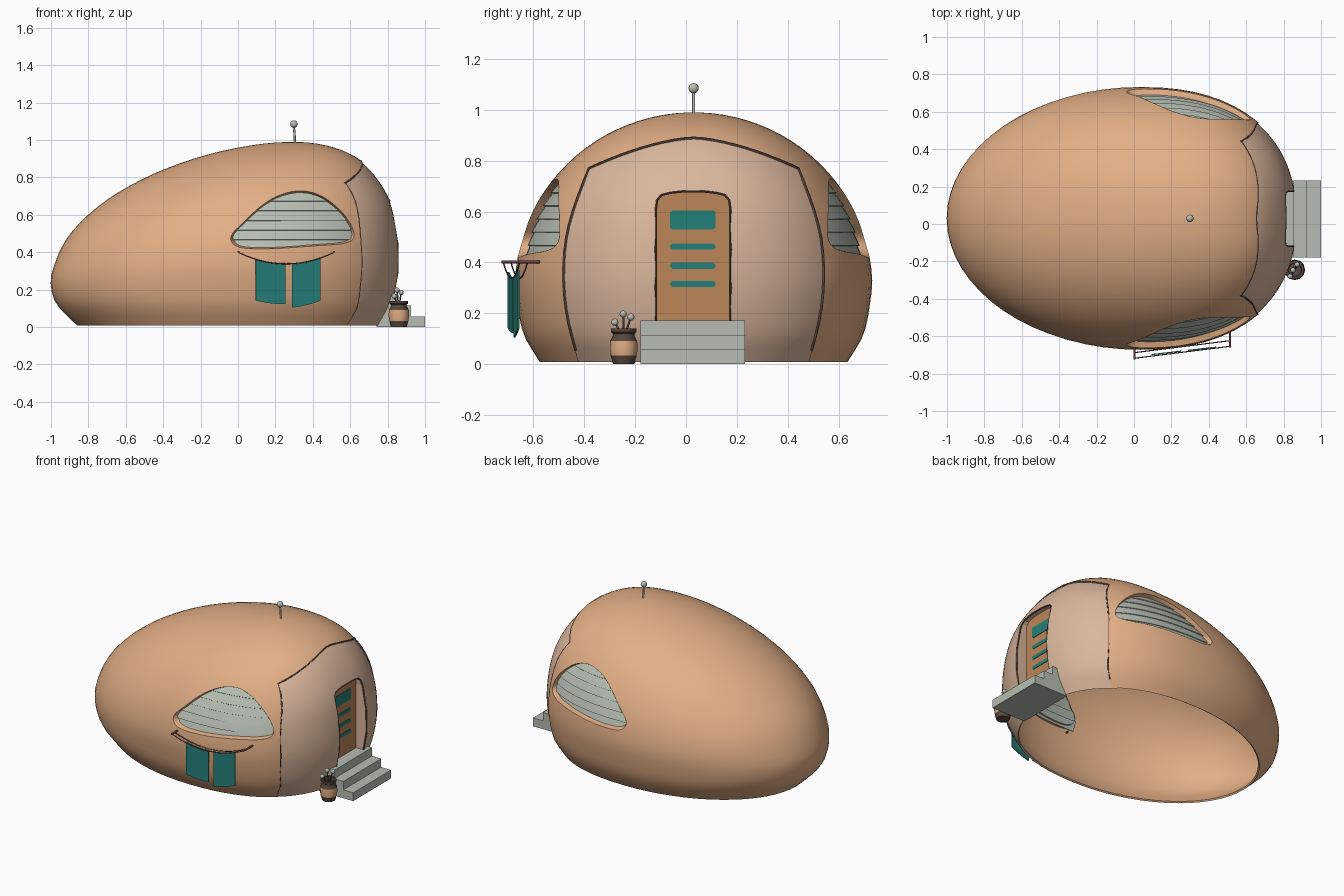
import bpy, bmesh, math

if "Cube" in bpy.data.objects:
    bpy.data.objects.remove(bpy.data.objects["Cube"])

CY = 0.03  # centre plane of the egg


def mat(name, r, g, b):
    m = bpy.data.materials.new(name)
    m.diffuse_color = [((c / 255 + 0.055) / 1.055) ** 2.4 for c in (r, g, b)] + [1]
    m.use_nodes = True
    m.node_tree.nodes["Principled BSDF"].inputs["Base Color"].default_value = m.diffuse_color
    return m


CLAY = mat("clay shell", 226, 174, 133)
PALE = mat("pale clay", 218, 182, 156)
WOOD = mat("door wood", 188, 134, 88)
STONE = mat("grey green stone", 182, 190, 178)
TEAL = mat("teal", 36, 126, 120)
DARK = mat("dark brown", 88, 72, 62)
CORD = mat("red brown cord", 105, 66, 64)


def tab(pts, x):
    """Smooth interpolation through a short list of (x, value) points."""
    x = min(max(x, pts[0][0]), pts[-1][0])
    k = max(i for i in range(len(pts) - 1) if pts[i][0] <= x)
    (x0, y0), (x1, y1) = pts[k], pts[k + 1]

    def slope(i):
        a, b = pts[max(i - 1, 0)], pts[min(i + 1, len(pts) - 1)]
        return (b[1] - a[1]) / (b[0] - a[0])
    h = x1 - x0
    t = (x - x0) / h
    return ((2*t**3 - 3*t*t + 1) * y0 + (3*t*t - 2*t**3) * y1
            + h * ((t**3 - 2*t*t + t) * slope(k) + (t**3 - t*t) * slope(k + 1)))


# Egg surface: horizontal slices by elevation angle
BACK = [(-25, -.86), (-15, -.97), (-7, -1.0), (0, -.993), (15, -.912), (30, -.748), (45, -.518), (60, -.245), (75, .04), (90, .3)]
FRONT = [(-25, .785), (-15, .84), (0, .875), (15, .87), (30, .835), (45, .757), (60, .648), (75, .49), (90, .3)]
NF, NB = 2.3, 2.0


def slice_at(deg):
    s = math.sin(math.radians(deg))
    xc = .03 + .27 * max(0, s) ** 1.5
    w = .703 * math.cos(math.radians(deg)) if deg > 0 else tab([(-25, .605), (-15, .67), (0, .703)], deg)
    return xc, xc - tab(BACK, deg), tab(FRONT, deg) - xc, w


def angle(z):
    return math.degrees(math.asin(max(-.4226, min(.9999, (z - .3) / .69))))


def surf_x(y, z):
    xc, _, a, w = slice_at(angle(z))
    return xc + a * max(0, 1 - (abs(y - CY) / w) ** NF) ** (1 / NF)


def surf_y(x, z):
    xc, ab, af, w = slice_at(angle(z))
    a, n = (af, NF) if x > xc else (ab, NB)
    return w * max(0, 1 - (abs(x - xc) / a) ** n) ** (1 / n)


def make(name, verts, faces, m, fix=False):
    me = bpy.data.meshes.new(name)
    me.from_pydata([tuple(v) for v in verts], [], faces)
    if fix:
        bm = bmesh.new()
        bm.from_mesh(me)
        bmesh.ops.recalc_face_normals(bm, faces=bm.faces)
        bm.to_mesh(me)
        bm.free()
    ob = bpy.data.objects.new(name, me)
    bpy.context.collection.objects.link(ob)
    if m:
        me.materials.append(m)
    return ob


def active(ob):
    bpy.ops.object.select_all(action='DESELECT')
    ob.select_set(True)
    bpy.context.view_layer.objects.active = ob


def smooth(ob, deg=35):
    active(ob)
    bpy.ops.object.shade_smooth_by_angle(angle=math.radians(deg))


def solidify(ob, t):
    md = ob.modifiers.new("thick", 'SOLIDIFY')
    md.thickness, md.offset = t, -1
    active(ob)
    bpy.ops.object.modifier_apply(modifier=md.name)


def cut(ob, cutter):
    md = ob.modifiers.new("cut", 'BOOLEAN')
    md.operation, md.solver, md.object = 'DIFFERENCE', 'EXACT', cutter
    active(ob)
    bpy.ops.object.modifier_apply(modifier=md.name)
    bpy.data.objects.remove(cutter)


def grid(name, fn, nu, nv, m, thick):
    """Sheet from fn(u, v) with u, v in 0..1, thickened behind its face."""
    vs = [fn(j / nu, i / nv) for i in range(nv + 1) for j in range(nu + 1)]
    fs = [(i*(nu+1)+j, i*(nu+1)+j+1, (i+1)*(nu+1)+j+1, (i+1)*(nu+1)+j) for i in range(nv) for j in range(nu)]
    ob = make(name, vs, fs, m)
    solidify(ob, thick)
    smooth(ob)
    return ob


def loft(name, rings, m=None, caps=True):
    n = len(rings[0])
    vs = [p for r in rings for p in r]
    fs = [(k*n+i, k*n+(i+1) % n, (k+1)*n+(i+1) % n, (k+1)*n+i) for k in range(len(rings)-1) for i in range(n)]
    if caps:
        fs += [tuple(range(n)), tuple(range((len(rings)-1)*n, len(rings)*n))]
    return make(name, vs, fs, m, True)


def tube(name, pts, r, m, res=2):
    cu = bpy.data.curves.new(name, 'CURVE')
    cu.dimensions, cu.bevel_depth, cu.bevel_resolution, cu.use_fill_caps = '3D', r, res, True
    sp = cu.splines.new('POLY')
    sp.points.add(len(pts) - 1)
    for p, q in zip(sp.points, pts):
        p.co = (*q, 1)
    ob = bpy.data.objects.new(name, cu)
    bpy.context.collection.objects.link(ob)
    cu.materials.append(m)
    active(ob)
    bpy.ops.object.convert(target='MESH')
    smooth(bpy.context.object, 50)


def ball(name, c, r, m):
    bpy.ops.mesh.primitive_uv_sphere_add(segments=16, ring_count=10, radius=r, location=c)
    ob = bpy.context.object
    ob.name = name
    ob.data.materials.append(m)
    smooth(ob, 60)


def chaikin(p, times=2):
    for _ in range(times):
        p = [tuple(a[k]*f + b[k]*(1-f) for k in (0, 1)) for a, b in zip(p, p[1:] + p[:1]) for f in (.75, .25)]
    return p


# Egg shell
N, R = 64, 30
verts, faces = [], []
for i in range(R):
    deg = -25 + 113 * i / (R - 1)
    xc, ab, af, w = slice_at(deg)
    for j in range(N):
        c, s = math.cos(2*math.pi*j/N), math.sin(2*math.pi*j/N)
        n, a = (NF, af) if c > 0 else (NB, ab)
        verts.append((xc + math.copysign(a * abs(c) ** (2/n), c), CY + math.copysign(w * abs(s) ** (2/n), s),
                      .3 + .69 * math.sin(math.radians(deg))))
        if i:
            k, l = (i-1)*N, (j+1) % N
            faces.append((k+j, k+l, k+N+l, k+N+j))
verts.append((.3, CY, .99))
faces += [((R-1)*N+j, (R-1)*N+(j+1) % N, R*N) for j in range(N)]
shell = make("egg_shell", verts, faces, CLAY)
solidify(shell, .012)


# Front panel set slightly into the shell
def half_w(z):
    return tab([(0, .45), (.2, .5), (.38, .512), (.55, .49), (.77, .412), (.9, .35)], z)


def top_z(u):
    return .89 - .12 * min(1, abs(u)) ** 1.6


side = [(half_w(z), z) for z in [-.1] + [.77 * k / 14 for k in range(14)]]
arch = [(u * half_w(.77), top_z(u)) for u in [1 - k / 10 for k in range(21)]]
outline = side + arch + [(-y, z) for y, z in reversed(side)]
cut(shell, loft("panel_cutter", [[(x, CY + y, z) for y, z in outline] for x in (.35, 1.3)]))


def panel_pt(u, v):
    u = (u * 2 - 1) * 1.03
    z = .008 + (top_z(u) + .012 - .008) * v
    y = CY + u * half_w(min(z, .77))
    return surf_x(y, z) - .01, y, z


panel = grid("front_panel", panel_pt, 32, 28, PALE, .008)
tube("panel_seam", [(surf_x(CY + y, z) - .006, CY + y, z) for y, z in outline if z > .01], .006, DARK, 0)

# Doorway with deep jamb, and upright door
half = [(.147, .15), (.147, .3), (.147, .45), (.147, .61), (.142, .645), (.125, .665), (.09, .674), (.045, .679)]
door_line = [(CY - .002 + y, z) for y, z in half + [(-y, z) for y, z in reversed(half)]]
cut(panel, loft("door_cutter", [[(x, y, z) for y, z in door_line] for x in (.6, 1.2)]))
smooth(panel)
DX = .775
loft("door_jamb", [[(surf_x(y, z) - .01, y, z) for y, z in door_line], [(DX - .01, y, z) for y, z in door_line]],
     PALE, caps=False)
tube("door_seam", [(surf_x(y, z) - .011, y, z) for y, z in door_line], .005, DARK, 0)
loft("door", [[(x, y, z) for y, z in door_line] for x in (DX - .012, DX)], WOOD)

# Door panes with clipped ends
for i, (z0, z1) in enumerate([(.53, .605), (.45, .474), (.375, .399), (.303, .327)]):
    b = .008
    shape = [(-.062 + b, z0), (.116 - b, z0), (.116, z0 + b), (.116, z1 - b),
             (.116 - b, z1), (-.062 + b, z1), (-.062, z1 - b), (-.062, z0 + b)]
    loft(f"door_pane_{i}", [[(x, y, z) for y, z in shape] for x in (DX - .002, DX + .003)], TEAL)

# Side windows with louvre slats, mirrored across the egg
eye = chaikin([(-.045, .49), (.03, .56), (.11, .64), (.21, .705), (.33, .735), (.44, .71), (.54, .635),
               (.60, .56), (.63, .48), (.58, .445), (.42, .435), (.2, .418), (.03, .418), (-.03, .44)])
inner = [(.3 + (x - .3) * .95, .56 + (z - .56) * .93) for x, z in eye]


def span(z):
    z = min(max(z, .475), .69)
    xs = [a[0] + (b[0]-a[0]) * (z-a[1]) / (b[1]-a[1]) for a, b in zip(inner, inner[1:] + inner[:1])
          if (a[1] - z) * (b[1] - z) < 0]
    return min(xs) - .012, max(xs) + .012


for s, label in ((-1, "front"), (1, "back")):
    def ring(p, f):
        return [(x, CY + s * f(x, z), z) for x, z in p]
    cut(shell, loft("window_cutter", [ring(eye, lambda x, z: 1.0), ring(eye, lambda x, z: .2)]))
    rim = loft(f"{label}_window_rim", [ring(eye, surf_y), ring(inner, lambda x, z: surf_y(x, z) - .045)],
               CLAY, caps=False)
    smooth(rim, 40)
    for i in range(6):
        def slat(u, v):
            z = .415 + .052 * i + .06 * v
            x0, x1 = span(z)
            x = x0 + (x1 - x0) * (u if s < 0 else 1 - u)
            return x, CY + s * (surf_y(x, z) - .029 - .011 * v), z
        grid(f"{label}_window_slat_{i}", slat, 20, 2, STONE, .005)
smooth(shell, 30)

# Entrance steps
prof = [(1, 0), (1, .057), (.925, .057), (.925, .115), (.855, .115), (.855, .172), (.765, .172), (.74, 0)]
loft("entrance_steps", [[(x, y, z) for x, z in prof] for y in (-.178, .232)], STONE)

# Pot with round buds
PX, PY = .86, -.245


def pot(name, rz, m):
    ob = loft(name, [[(PX + r*math.cos(k*math.pi/6), PY + r*math.sin(k*math.pi/6), z) for k in range(12)]
                     for r, z in rz], m)
    smooth(ob, 40)


pot("pot_base", [(.042, 0), (.051, .033)], DARK)
pot("pot_belly", [(.051, .033), (.055, .06), (.053, .09)], CLAY)
pot("pot_neck", [(.053, .09), (.042, .112), (.042, .12), (.05, .126), (.05, .14), (.036, .14), (.034, .12)], DARK)
for i, (x, y, z) in enumerate([(.835, -.28, .165), (.85, -.247, .197), (.872, -.217, .185)]):
    tube(f"stem_{i}", [(PX, PY, .1), (x, y, z)], .004, DARK)
    ball(f"bud_{i}", (x, y, z), .014, STONE)

# Roof antenna
tube("antenna_rod", [(.305, CY, .97), (.303, CY, 1.02), (.298, CY, 1.08)], .006, STONE)
ball("antenna_ball", (.299, CY, 1.085), .02, STONE)


# Drying line: two brackets, two sagging cords, two cloths
def sag(x):
    return .4 - .062 * (1 - ((x - .2575) / .2575) ** 2)


for x, y, label in ((.003, -.725, "left"), (.513, -.66, "right")):
    tube(f"{label}_bracket", [(x, y, .402), (x, y + .09, .402)], .006, CORD)
for y0, label in ((-.718, "outer"), (-.688, "inner")):
    tube(f"{label}_cord", [(x, y0 + .125 * x, sag(x)) for x in [.003 + .51 * k / 14 for k in range(15)]], .003, CORD)
for x0, x1, d0, d1, label in ((.095, .255, .22, .215, "left"), (.29, .44, .235, .228, "right")):
    def cloth(u, v):
        x = x0 + (x1 - x0) * u
        return x, -.712 + .115 * x, sag(x) - (d0 + (d1 - d0) * u) * (1 - v)
    grid(f"{label}_cloth", cloth, 8, 8, TEAL, .006)
